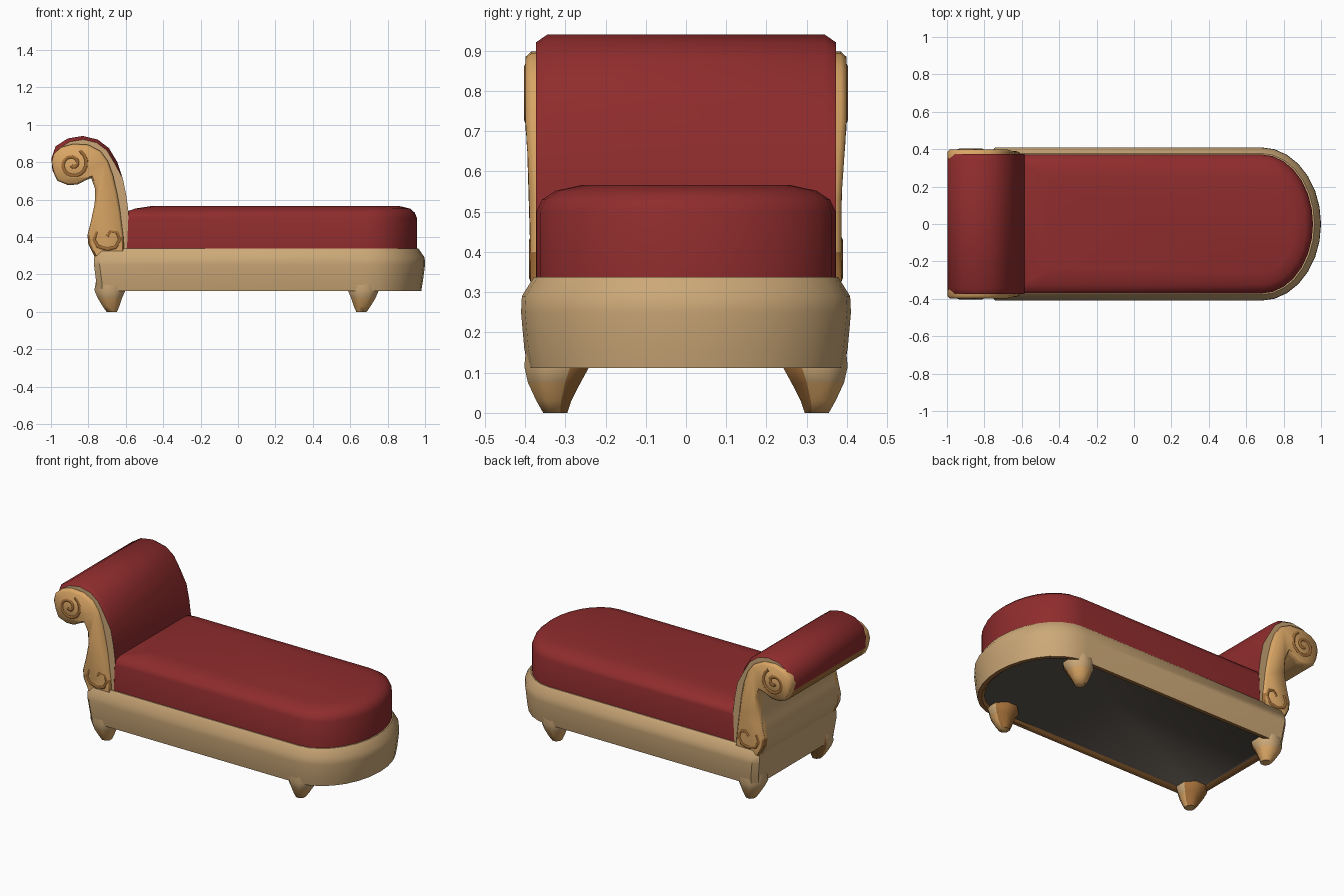
import bpy, bmesh, math

if "Cube" in bpy.data.objects:
    bpy.data.objects.remove(bpy.data.objects["Cube"])


def material(name, rgb):
    m = bpy.data.materials.new(name)
    m.diffuse_color = (*rgb, 1)
    m.use_nodes = True
    m.node_tree.nodes["Principled BSDF"].inputs["Base Color"].default_value = m.diffuse_color
    return m


RED = material("red upholstery", (0.275, 0.025, 0.026))
TAN = material("tan wood", (0.60, 0.39, 0.185))
GOLD = material("golden wood", (0.70, 0.38, 0.13))
BROWN = material("brown carving", (0.36, 0.155, 0.04))
GREY = material("dark underside", (0.12, 0.103, 0.086))


def finish(name, bm, mats, angle=40):
    bmesh.ops.recalc_face_normals(bm, faces=bm.faces)
    me = bpy.data.meshes.new(name)
    bm.to_mesh(me)
    bm.free()
    for m in mats:
        me.materials.append(m)
    ob = bpy.data.objects.new(name, me)
    bpy.context.collection.objects.link(ob)
    bpy.ops.object.select_all(action='DESELECT')
    ob.select_set(True)
    bpy.context.view_layer.objects.active = ob
    bpy.ops.object.shade_smooth_by_angle(angle=math.radians(angle))
    return ob


def loft(rings):
    """Skin between closed rings of points and cap both ends."""
    bm = bmesh.new()
    vs = [[bm.verts.new(p) for p in r] for r in rings]
    n = len(rings[0])
    for a, b in zip(vs, vs[1:]):
        for i in range(n):
            j = (i + 1) % n
            bm.faces.new((a[i], a[j], b[j], b[i]))
    bm.faces.new(vs[0])
    bm.faces.new(vs[-1])
    bmesh.ops.recalc_face_normals(bm, faces=bm.faces)
    bm.normal_update()
    bm.faces.ensure_lookup_table()
    return bm


def d_ring(x0, x1, hw, z, xc=0.68, n=14):
    """Plan outline: square at the back, half ellipse at the foot."""
    c = 0.03
    pts = [(x0 + c, -hw, z)]
    for i in range(n + 1):
        a = math.pi * i / n
        pts.append((xc + (x1 - xc) * math.sin(a), -hw * math.cos(a), z))
    return pts + [(x0 + c, hw, z), (x0, hw - c, z), (x0, -hw + c, z)]


# wooden base frame with a recessed dark underside and a brown inner rim
bm = loft([d_ring(-0.72, 0.94, 0.355, 0.125),
           d_ring(-0.73, 0.955, 0.37, 0.112),
           d_ring(-0.755, 0.98, 0.393, 0.112),
           d_ring(-0.758, 0.988, 0.402, 0.16),
           d_ring(-0.77, 1.0, 0.41, 0.25),
           d_ring(-0.77, 0.998, 0.408, 0.29),
           d_ring(-0.755, 0.965, 0.378, 0.338)])
for f in bm.faces:
    z = f.calc_center_median().z
    if len(f.verts) > 4 and z < 0.2:
        f.material_index = 1
    elif z < 0.12:
        f.material_index = 2
finish("base_frame", bm, [TAN, GREY, BROWN])

# seat cushion with rounded top edge
bm = loft([d_ring(-0.64, 0.957, 0.372, 0.32),
           d_ring(-0.64, 0.957, 0.372, 0.50),
           d_ring(-0.61, 0.945, 0.358, 0.53),
           d_ring(-0.55, 0.92, 0.325, 0.552),
           d_ring(-0.46, 0.86, 0.26, 0.566)])
finish("seat_cushion", bm, [RED])

# rolled backrest: upholstered path, then wooden back path
cover = [(-0.595, 0.31), (-0.59, 0.42), (-0.585, 0.53), (-0.597, 0.62), (-0.615, 0.71),
         (-0.645, 0.80), (-0.69, 0.875), (-0.75, 0.921), (-0.83, 0.94),
         (-0.91, 0.927), (-0.975, 0.885), (-0.998, 0.82), (-0.992, 0.755)]
wood = [(-0.965, 0.70), (-0.91, 0.678), (-0.86, 0.68), (-0.815, 0.703),
        (-0.785, 0.715), (-0.765, 0.66), (-0.766, 0.58), (-0.785, 0.49),
        (-0.805, 0.41), (-0.80, 0.36), (-0.765, 0.29)]
outline = cover + wood


def prof(y, s=1.0):
    """Outline with the roll shrunk about its middle."""
    out = []
    for x, z in outline:
        k = s if z > 0.72 else 1.0
        out.append((-0.80 + (x + 0.80) * k, y, 0.75 + (z - 0.75) * k))
    return out


bm = loft([prof(-0.373, 0.9), prof(-0.345), prof(0.345), prof(0.373, 0.9)])
n = len(outline)
for k, f in enumerate(bm.faces):
    i = k % n
    if k >= 3 * n:
        f.material_index = 1
    elif i == len(cover) - 1:
        f.material_index = 3
    elif i >= len(cover):
        f.material_index = 2 if i < len(cover) + 4 else 1
finish("rolled_backrest", bm, [RED, TAN, GOLD, BROWN])

# scroll shaped side panels, thinner at the bottom
panel_front = [(-0.605, 0.31), (-0.612, 0.40), (-0.628, 0.53), (-0.645, 0.63),
               (-0.668, 0.73), (-0.695, 0.805), (-0.735, 0.86), (-0.80, 0.893),
               (-0.88, 0.898), (-0.945, 0.88), (-0.985, 0.845), (-0.997, 0.80)]
panel = panel_front + [(-0.985, 0.745)] + wood


def face_y(z):
    """Outer face of the panel at a given height."""
    return 0.386 + 0.013 * min(1, max(0, (z - 0.55) / 0.15))


def carve(name, pts, s, depth):
    """Round cord half sunk into the panel face."""
    cu = bpy.data.curves.new(name, 'CURVE')
    cu.dimensions = '3D'
    cu.bevel_depth = depth
    cu.bevel_resolution = 2
    cu.use_fill_caps = True
    sp = cu.splines.new('POLY')
    sp.points.add(len(pts) - 1)
    for p, (x, z) in zip(sp.points, pts):
        p.co = (x, s * (face_y(z) - depth + 0.004), z, 1)
    cu.materials.append(BROWN)
    ob = bpy.data.objects.new(name, cu)
    bpy.context.collection.objects.link(ob)
    bpy.ops.object.select_all(action='DESELECT')
    ob.select_set(True)
    bpy.context.view_layer.objects.active = ob
    bpy.ops.object.convert(target='MESH')
    bpy.ops.object.shade_smooth()


spiral = []
for i in range(26):
    a = math.radians(60 - i * 22)
    r = 0.082 - 0.0029 * i
    spiral.append((-0.885 + r * math.cos(a), 0.79 + r * math.sin(a)))
curl = [(-0.755, 0.43), (-0.77, 0.385), (-0.75, 0.35), (-0.70, 0.335), (-0.655, 0.345),
        (-0.632, 0.385), (-0.645, 0.425), (-0.68, 0.43), (-0.70, 0.405)]

for side, s in (("front", -1), ("back", 1)):
    bm = loft([[(x, s * 0.34, z) for x, z in panel],
               [(x, s * (face_y(z) - 0.014), z) for x, z in panel]])
    bmesh.ops.inset_region(bm, faces=[bm.faces[-1]], thickness=0.013, depth=0.014)
    for f in bm.faces:
        c = f.calc_center_median()
        if len(f.verts) == 4 and c.z < 0.40:
            f.material_index = 1
    finish(side + "_scroll_panel", bm, [GOLD, BROWN], 50)
    carve(side + "_scroll_spiral", spiral, s, 0.012)
    carve(side + "_lower_curl", curl, s, 0.012)

# tapered feet, outer sides tan, sides facing the middle brown, tips golden
for end, x, d in (("head", -0.685, -1), ("foot", 0.67, 1)):
    for side, s in (("front", -1), ("back", 1)):
        rings = []
        for cx, hx, y0, y1, z in ((-0.01, 0.028, 0.295, 0.355, 0.0),
                                  (-0.006, 0.045, 0.285, 0.372, 0.03),
                                  (0.0, 0.066, 0.262, 0.393, 0.075),
                                  (0.0, 0.083, 0.24, 0.402, 0.115),
                                  (0.0, 0.07, 0.25, 0.395, 0.19)):
            cy, hy = (y0 + y1) / 2, (y1 - y0) / 2
            ring = []
            for i in range(8):
                a = math.radians(22.5 + 45 * i)
                ring.append((x + d * cx + hx * 1.08 * math.cos(a),
                             s * (cy + hy * 1.08 * math.sin(a)), z))
            rings.append(ring)
        bm = loft(rings)
        for f in bm.faces:
            if f.normal.y * s < -0.3 and abs(f.normal.z) < 0.9:
                f.material_index = 2
            elif f.calc_center_median().z < 0.06:
                f.material_index = 1
        finish(f"{end}_{side}_leg", bm, [TAN, GOLD, BROWN], 60)
